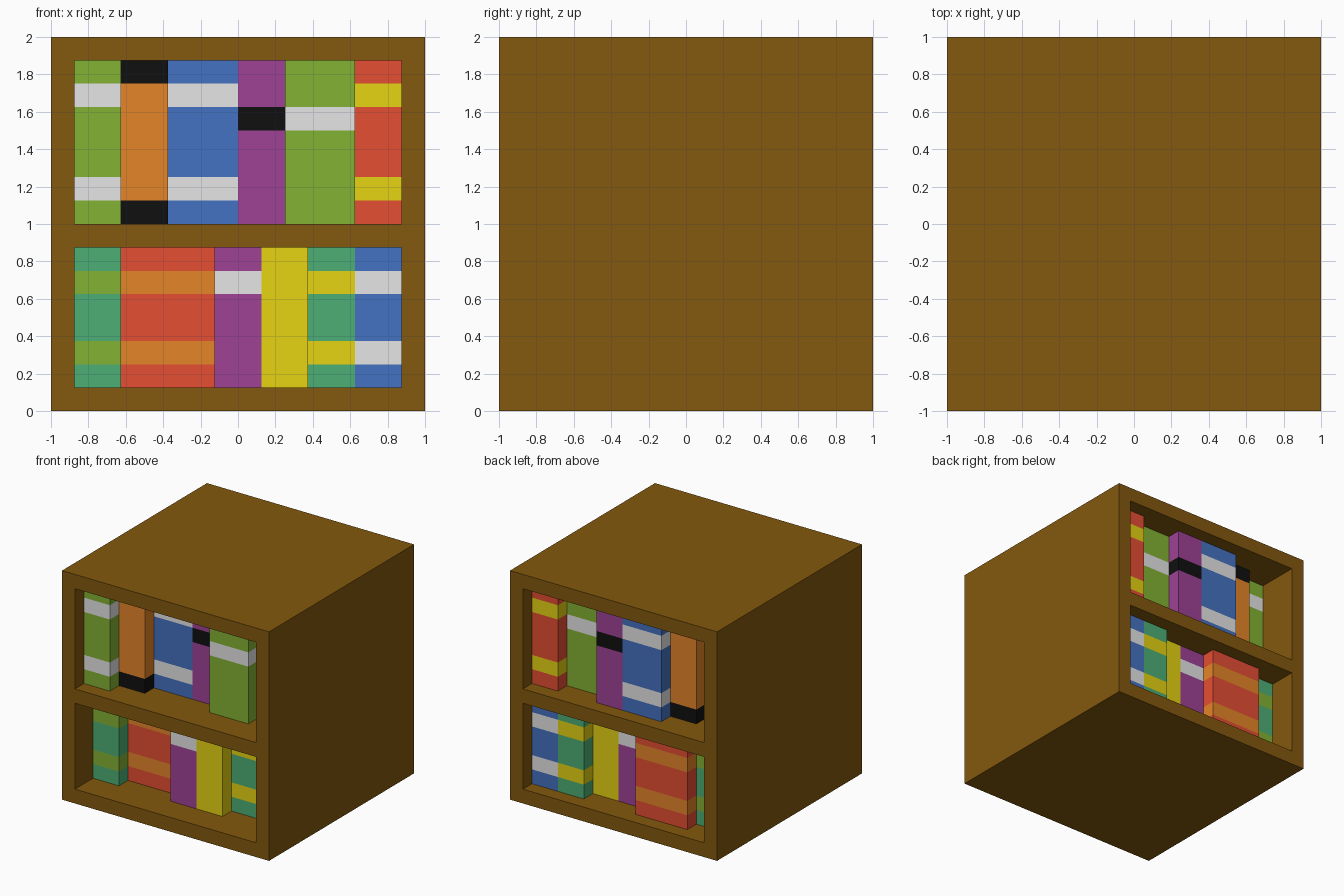
import bpy, bmesh

if "Cube" in bpy.data.objects:
    bpy.data.objects.remove(bpy.data.objects["Cube"])

U = 0.125  # one grid step of the design


def lin(c):
    c /= 255
    return c / 12.92 if c <= 0.04045 else ((c + 0.055) / 1.055) ** 2.4


COLOURS = {
    "brown": (131, 88, 14), "lime": (131, 178, 51), "teal": (76, 175, 117),
    "red": (229, 78, 51), "yellow": (230, 211, 18), "orange": (229, 133, 40),
    "blue": (69, 114, 194), "purple": (159, 66, 150),
    "black": (16, 16, 16), "light_grey": (230, 230, 230),
}
MATS = {}
for name, rgb in COLOURS.items():
    m = bpy.data.materials.new(name)
    m.diffuse_color = (*[lin(c) for c in rgb], 1)
    m.use_nodes = True
    m.node_tree.nodes["Principled BSDF"].inputs["Base Color"].default_value = m.diffuse_color
    MATS[name] = m


def finish(bm, name, mats):
    bmesh.ops.remove_doubles(bm, verts=bm.verts, dist=1e-5)
    bmesh.ops.recalc_face_normals(bm, faces=bm.faces)
    me = bpy.data.meshes.new(name)
    bm.to_mesh(me)
    bm.free()
    for m in mats:
        me.materials.append(MATS[m])
    ob = bpy.data.objects.new(name, me)
    bpy.context.collection.objects.link(ob)


def extruded_cells(cells, y0, y1):
    """Flat x-z cells merged into one sheet, then pushed from y0 to y1."""
    bm = bmesh.new()
    for x0, x1, z0, z1 in cells:
        bm.faces.new([bm.verts.new((x, y0, z)) for x, z in
                      ((x0, z0), (x1, z0), (x1, z1), (x0, z1))])
    bmesh.ops.remove_doubles(bm, verts=bm.verts, dist=1e-5)
    r = bmesh.ops.extrude_face_region(bm, geom=bm.faces[:], use_keep_orig=True)
    moved = [g for g in r["geom"] if isinstance(g, bmesh.types.BMVert)]
    bmesh.ops.translate(bm, verts=moved, vec=(0, y1 - y0, 0))
    return bm


# Case: a cube with two openings running from front to back
xs = [-8, -7, 7, 8]
zs = [0, 1, 7, 8, 15, 16]
cells = [(xs[i] * U, xs[i + 1] * U, zs[j] * U, zs[j + 1] * U)
         for i in range(3) for j in range(5) if not (i == 1 and j in (1, 3))]
finish(extruded_cells(cells, -1, 1), "bookcase", ["brown"])

# Books: width, front setback, cover, band colour, band rows (in grid steps)
SHELVES = {
    "upper": (8, 15, [
        (2, 1, "lime", "light_grey", (9, 13)),
        (2, 2, "orange", "black", (8, 14)),
        (3, 3, "blue", "light_grey", (9, 13)),
        (2, 3, "purple", "black", (12,)),
        (3, 2, "lime", "light_grey", (12,)),
        (2, 3, "red", "yellow", (9, 13))]),
    "lower": (1, 7, [
        (2, 2, "teal", "lime", (2, 5)),
        (4, 3, "red", "orange", (2, 5)),
        (2, 2, "purple", "light_grey", (5,)),
        (2, 2, "yellow", "yellow", ()),
        (2, 3, "teal", "yellow", (2, 5)),
        (2, 3, "blue", "light_grey", (2, 5))]),
}
for shelf, (bottom, top, books) in SHELVES.items():
    x = -7
    for n, (w, setback, cover, band, rows) in enumerate(books, 1):
        cuts = sorted({bottom, top, *rows, *[r + 1 for r in rows]})
        cells = [(x * U, (x + w) * U, a * U, b * U)
                 for a, b in zip(cuts, cuts[1:])]
        y0 = (setback - 8) * U
        bm = extruded_cells(cells, y0, y0 + 12 * U)
        # bands wrap round the book at their heights
        for f in bm.faces:
            h = f.calc_center_median().z / U
            f.material_index = int(any(r < h < r + 1 for r in rows))
        # end caps of books whose outer row is a band
        if rows:
            for f in bm.faces:
                h = f.calc_center_median().z / U
                if (h < bottom + 0.01 and bottom in rows) or \
                        (h > top - 0.01 and top - 1 in rows):
                    f.material_index = 1
        finish(bm, f"{shelf}_book_{n}", [cover, band] if rows else [cover])
        x += w
